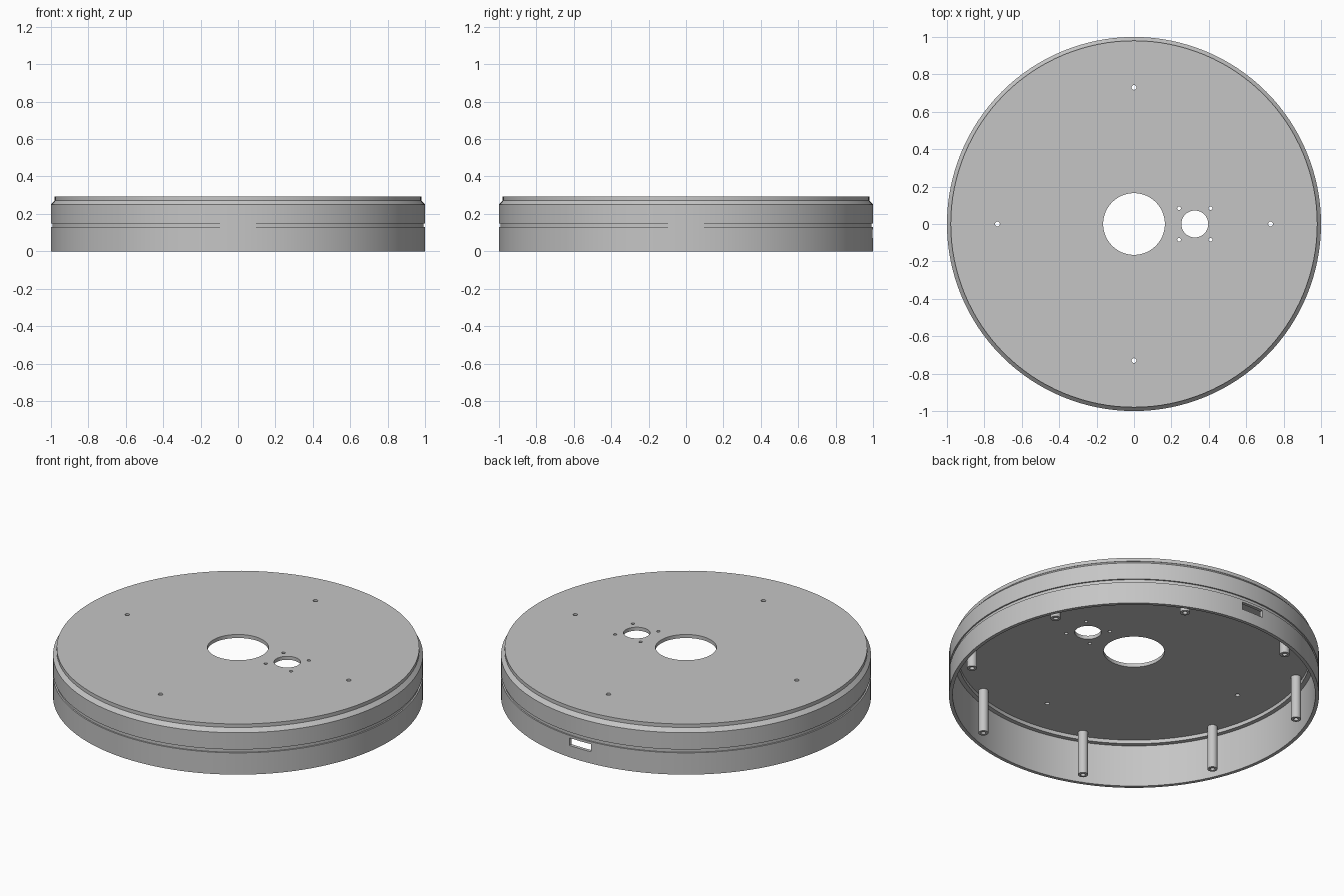
import bpy, bmesh, math
from mathutils import Matrix, Vector

if "Cube" in bpy.data.objects:
    bpy.data.objects.remove(bpy.data.objects["Cube"], do_unlink=True)

grey = bpy.data.materials.new("plain grey")
grey.use_nodes = True
grey.diffuse_color = (0.56, 0.56, 0.56, 1)
grey.node_tree.nodes["Principled BSDF"].inputs["Base Color"].default_value = grey.diffuse_color


def make_object(name, bm):
    bmesh.ops.recalc_face_normals(bm, faces=bm.faces)
    mesh = bpy.data.meshes.new(name)
    bm.to_mesh(mesh)
    bm.free()
    mesh.materials.append(grey)
    obj = bpy.data.objects.new(name, mesh)
    bpy.context.collection.objects.link(obj)
    return obj


def revolve(bm, profile, segments, centre=(0, 0)):
    """Spin a closed (radius, height) outline around a vertical axis."""
    rings = []
    for i in range(segments):
        a = math.tau * i / segments
        rings.append([bm.verts.new((centre[0] + r * math.cos(a),
                                    centre[1] + r * math.sin(a), z)) for r, z in profile])
    n = len(profile)
    for i in range(segments):
        here, after = rings[i], rings[(i + 1) % segments]
        for j in range(n):
            k = (j + 1) % n
            bm.faces.new((here[j], after[j], after[k], here[k]))


def add_cylinder(bm, x, y, z0, z1, radius, segments):
    bmesh.ops.create_cone(bm, cap_ends=True, segments=segments, radius1=radius, radius2=radius,
                          depth=z1 - z0, matrix=Matrix.Translation((x, y, (z0 + z1) / 2)))


def cut(obj, cutter):
    """Subtract the cutter, keep the result and discard the cutter."""
    cutter.hide_render = True
    mod = obj.modifiers.new("cut", "BOOLEAN")
    mod.operation, mod.solver, mod.object = "DIFFERENCE", "EXACT", cutter
    bpy.context.view_layer.objects.active = obj
    bpy.ops.object.modifier_apply(modifier=mod.name)
    bpy.data.objects.remove(cutter, do_unlink=True)


def smooth(obj):
    bpy.ops.object.select_all(action="DESELECT")
    obj.select_set(True)
    bpy.context.view_layer.objects.active = obj
    bpy.ops.object.shade_smooth_by_angle(angle=math.radians(25))


# Outer wall with a groove, a chamfered shoulder and an inner lip
bm = bmesh.new()
revolve(bm, [(0.98, 0), (1, 0), (1, 0.13), (0.992, 0.13), (0.992, 0.15), (1, 0.15), (1, 0.25),
             (0.975, 0.276), (0.955, 0.276), (0.955, 0.25), (0.98, 0.25)], 128)
wall = make_object("outer_wall", bm)

# Rectangular port through the back of the wall
bm = bmesh.new()
bmesh.ops.create_cube(bm, size=1, matrix=Matrix.Translation((0, 1, 0.093))
                      @ Matrix.Diagonal(Vector((0.14, 0.2, 0.045, 1))))
cut(wall, make_object("port_cutter", bm))
smooth(wall)

# Top plate
PLATE_LOW, PLATE_HIGH = 0.272, 0.293
bm = bmesh.new()
add_cylinder(bm, 0, 0, PLATE_LOW, PLATE_HIGH, 0.98, 128)
plate = make_object("top_plate", bm)

# Centre hole, offset hole with four screw holes, four outer screw holes
holes = [(0, 0, 0.165, 64), (0.325, 0, 0.072, 40)]
for sx in (-1, 1):
    for sy in (-1, 1):
        holes.append((0.325 + sx * 0.084, sy * 0.084, 0.01, 16))
for i in range(4):
    a = math.pi / 2 * i
    holes.append((0.73 * math.cos(a), 0.73 * math.sin(a), 0.013, 16))
bm = bmesh.new()
for x, y, radius, segments in holes:
    add_cylinder(bm, x, y, PLATE_LOW - 0.1, PLATE_HIGH + 0.1, radius, segments)
cut(plate, make_object("hole_cutter", bm))
smooth(plate)

# Eight hollow screw posts hanging under the plate
for i in range(8):
    a = math.tau * (i + 0.5) / 8
    bm = bmesh.new()
    revolve(bm, [(0.013, 0.01), (0.027, 0.01), (0.027, PLATE_LOW + 0.002),
                 (0.013, PLATE_LOW + 0.002)], 24,
            (0.918 * math.cos(a), 0.918 * math.sin(a)))
    smooth(make_object(f"screw_post_{i + 1}", bm))
